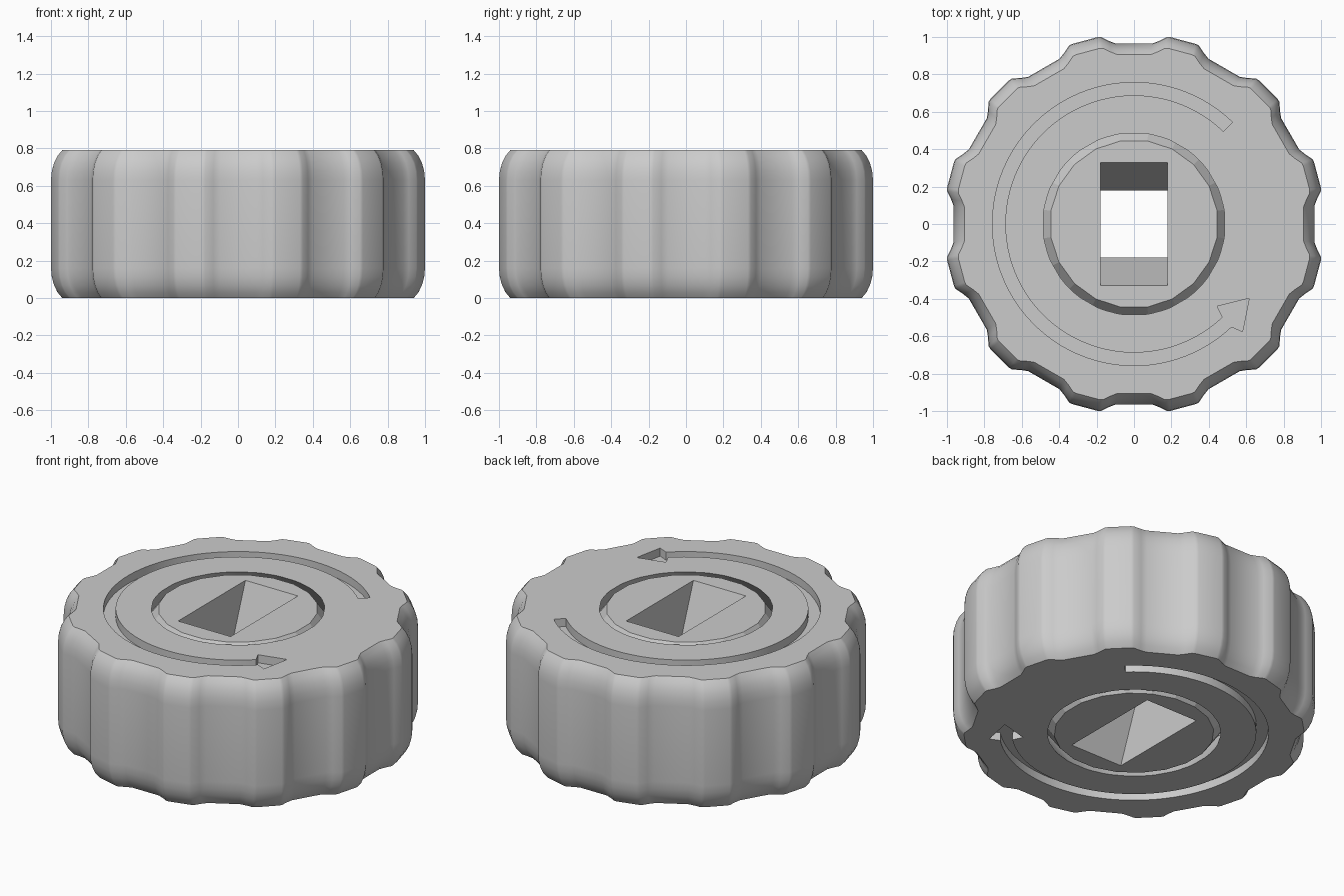
import bpy
import bmesh
from math import sin, cos, radians

if "Cube" in bpy.data.objects:
    bpy.data.objects.remove(bpy.data.objects["Cube"])

H = 0.79          # total height
GAP = 0.037       # clearance between hub and grip

grey = bpy.data.materials.new("plain_grey")
grey.use_nodes = True
grey.diffuse_color = (0.6, 0.6, 0.6, 1)
grey.node_tree.nodes["Principled BSDF"].inputs["Base Color"].default_value = (0.6, 0.6, 0.6, 1)


def polar(r, deg):
    return r * cos(radians(deg)), r * sin(radians(deg))


def loft(name, rings, closed=False):
    """Skin a list of (points, z) rings; close into a tube or cap both ends."""
    bm = bmesh.new()
    loops = [[bm.verts.new((x, y, z)) for x, y in pts] for pts, z in rings]
    pairs = list(zip(loops, loops[1:]))
    if closed:
        pairs.append((loops[-1], loops[0]))
    else:
        bm.faces.new(loops[0][::-1])
        bm.faces.new(loops[-1])
    for a, b in pairs:
        n = len(a)
        for i in range(n):
            j = (i + 1) % n
            bm.faces.new((a[i], a[j], b[j], b[i]))
    bmesh.ops.recalc_face_normals(bm, faces=bm.faces)
    mesh = bpy.data.meshes.new(name)
    bm.to_mesh(mesh)
    bm.free()
    mesh.materials.append(grey)
    obj = bpy.data.objects.new(name, mesh)
    bpy.context.collection.objects.link(obj)
    return obj


def activate(obj):
    bpy.ops.object.select_all(action='DESELECT')
    obj.select_set(True)
    bpy.context.view_layer.objects.active = obj


def cut(target, cutter):
    cutter.hide_render = True
    mod = target.modifiers.new("cut", 'BOOLEAN')
    mod.operation = 'DIFFERENCE'
    mod.solver = 'EXACT'
    mod.object = cutter
    activate(target)
    bpy.ops.object.modifier_apply(modifier=mod.name)
    bpy.data.objects.remove(cutter)


# Grip: twelve lobes, rounded rims, and an inner race that widens at mid height
half = [(4, 1.018), (5, 1.015), (7.3, 0.987), (9.3, 0.969)]
lobe = [(-a, r) for a, r in reversed(half)] + half
outline = [(15 + 30 * k + a, r) for k in range(12) for a, r in lobe]


def grip_ring(scale):
    return [polar(r * scale, a) for a, r in outline]


def race_ring(radius):
    return [polar(radius, a) for a, r in outline]


rim = []
for t in (0, 15, 30, 45, 60):
    inset = 0.06 * (1 - cos(radians(t))) / 0.5
    rim.append((1 - inset, 0.16 * (1 - sin(radians(t)) / sin(radians(60)))))
outer = [(grip_ring(s), z) for s, z in reversed(rim)]
outer += [(grip_ring(s), H - z) for s, z in rim]
hub_profile = [(0.45, 0), (0.62, 0.24), (0.62, H - 0.24), (0.45, H)]
inner = [(race_ring(r + GAP), z) for r, z in reversed(hub_profile)]
grip = loft("grip", outer + inner, closed=True)

# Curved arrow engraved in the top and the bottom
R_IN, R_OUT, DEPTH = 0.688, 0.757, 0.05
steps = 72
arc = [46 + (313.5 - 46) * i / steps for i in range(steps + 1)]
head = [(0.58, -0.575), (0.616, -0.397), (0.445, -0.44)]
arrow = [polar(R_OUT, a) for a in arc] + head + [polar(R_IN, a) for a in reversed(arc)]
for name, low, high in (("arrow_cutter_top", H - DEPTH, H + 0.1),
                        ("arrow_cutter_bottom", -0.1, DEPTH)):
    cut(grip, loft(name, [(arrow, low), (arrow, high)]))

activate(grip)
bpy.ops.object.shade_smooth_by_angle(angle=radians(35))

# Hub: faceted double cone held inside the grip
hub = loft("hub", [([polar(r, 9 + 18 * k) for k in range(20)], z) for r, z in hub_profile])


# Socket: rectangular at both ends, narrowing to a square in the middle
def rect(y):
    return [(-0.18, -y), (0.18, -y), (0.18, y), (-0.18, y)]


slope = 0.15 / (H / 2)
over = 0.05
end = 0.33 + slope * over
cut(hub, loft("socket_cutter", [(rect(end), -over), (rect(0.18), H / 2), (rect(end), H + over)]))
